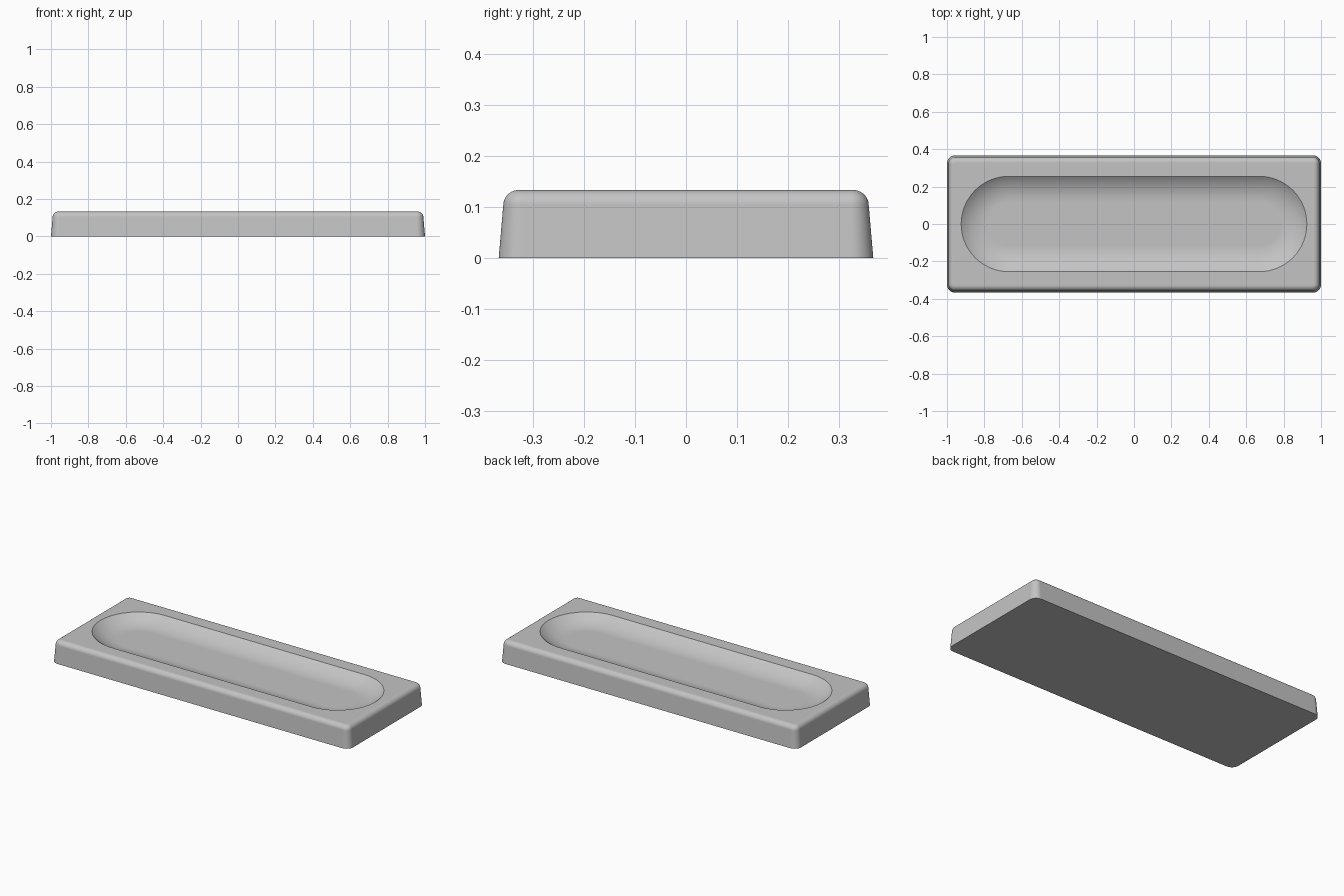
import bpy
import bmesh
from math import sin, cos, pi, radians

default = bpy.data.objects.get("Cube")
if default:
    bpy.data.objects.remove(default, do_unlink=True)

HEIGHT = 0.133
CORNER_STEPS = 24


def make_material(name, rgb):
    mat = bpy.data.materials.new(name)
    mat.use_nodes = True
    mat.diffuse_color = (*rgb, 1)
    mat.node_tree.nodes["Principled BSDF"].inputs["Base Color"].default_value = (*rgb, 1)
    return mat


def ring(bm, half_x, half_y, radius, z):
    """Rounded rectangle of vertices; a radius equal to half_y gives a stadium."""
    verts = []
    for quarter, (sx, sy) in enumerate(((1, 1), (-1, 1), (-1, -1), (1, -1))):
        for i in range(CORNER_STEPS + 1):
            a = (quarter + i / CORNER_STEPS) * pi / 2
            verts.append(bm.verts.new((sx * (half_x - radius) + radius * cos(a),
                                       sy * (half_y - radius) + radius * sin(a), z)))
    return verts


bm = bmesh.new()
rings = []


def body_ring(inset, z):
    rings.append(ring(bm, 1 - inset, 0.367 - inset, 0.044 - inset, z))


def dish_ring(inset, z):
    rings.append(ring(bm, 0.924 - inset, 0.255 - inset, 0.255 - inset, z))


# Drafted sides, then the rounded top edge
draft = radians(5)
fillet = 0.03
centre_z = HEIGHT - fillet
centre_inset = 0.039
body_ring(0, 0)
for i in range(11):
    a = draft + (pi / 2 - draft) * i / 10
    body_ring(centre_inset - fillet * cos(a), centre_z + fillet * sin(a))

# Dished recess: a curved wall running tangent into a flat floor
slope = radians(40)
wall = 0.14
bend = wall / sin(slope)
depth = bend * (1 - cos(slope))
for i in range(13):
    a = slope * (1 - i / 12)
    dish_ring(wall - bend * sin(a), HEIGHT - depth + bend * (1 - cos(a)))

# Skin the rings, and close the underside and the floor
for low, high in zip(rings, rings[1:]):
    for i in range(len(low)):
        j = (i + 1) % len(low)
        bm.faces.new((low[i], low[j], high[j], high[i]))
bm.faces.new(rings[0])
bm.faces.new(rings[-1])
bmesh.ops.remove_doubles(bm, verts=bm.verts[:], dist=0.00001)
bmesh.ops.recalc_face_normals(bm, faces=bm.faces[:])

mesh = bpy.data.meshes.new("dished_tray")
bm.to_mesh(mesh)
bm.free()
mesh.materials.append(make_material("light grey", (0.55, 0.55, 0.55)))
tray = bpy.data.objects.new("dished_tray", mesh)
bpy.context.collection.objects.link(tray)

# Smooth curves with a crisp rim and base edge
bpy.ops.object.select_all(action="DESELECT")
tray.select_set(True)
bpy.context.view_layer.objects.active = tray
bpy.ops.object.shade_smooth_by_angle(angle=radians(30))
weighted = tray.modifiers.new("flat_face_normals", "WEIGHTED_NORMAL")
weighted.keep_sharp = True
